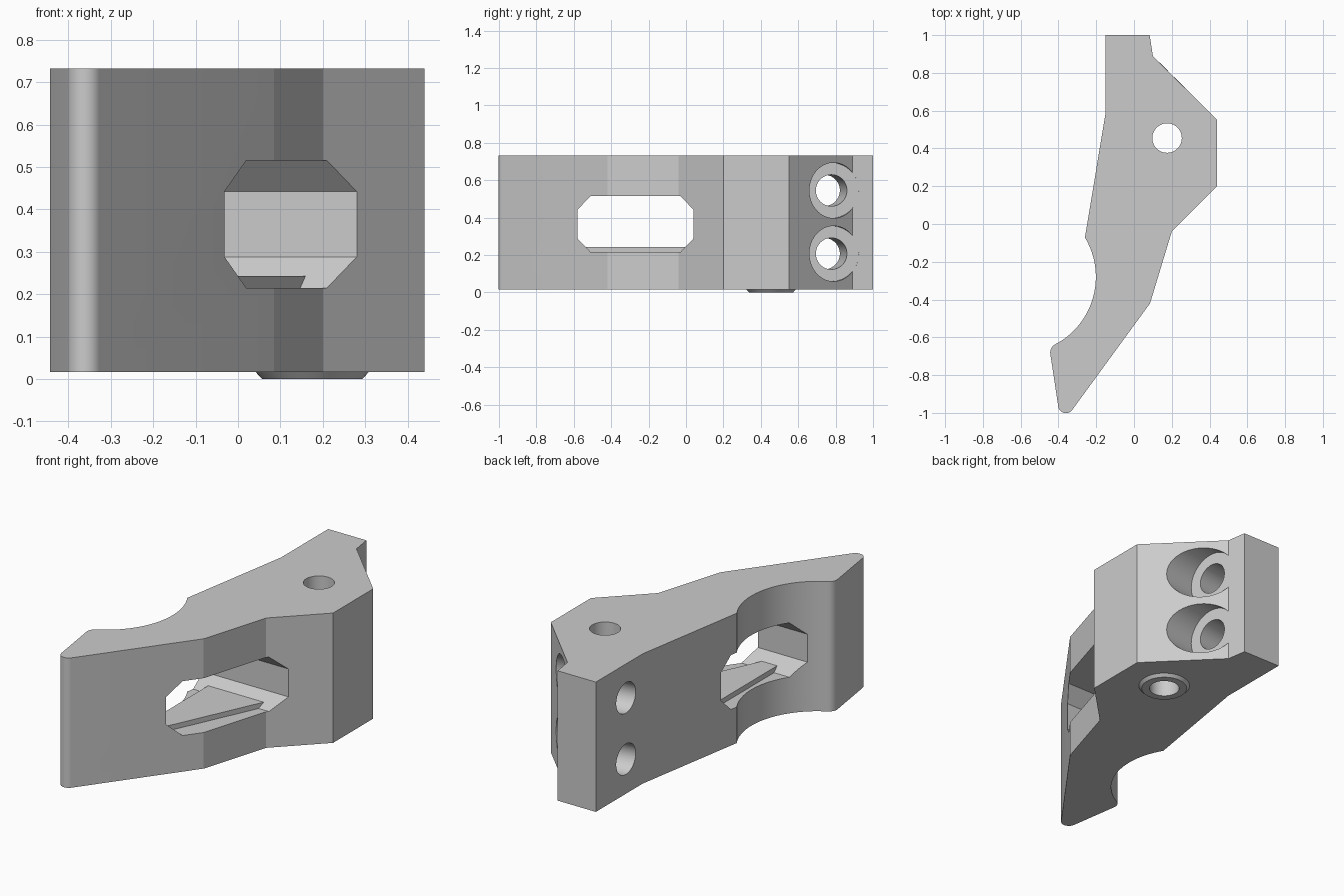
import bpy, bmesh
from math import radians, cos, sin, tan
from mathutils import Vector, Matrix

cube = bpy.data.objects.get("Cube")
if cube:
    bpy.data.objects.remove(cube, do_unlink=True)

BASE, TOP = 0.016, 0.732
TILT = radians(8.5)

grey = bpy.data.materials.new("light grey")
grey.use_nodes = True
grey.diffuse_color = (0.6, 0.6, 0.6, 1)
grey.node_tree.nodes["Principled BSDF"].inputs["Base Color"].default_value = grey.diffuse_color


def make_object(name, bm):
    bmesh.ops.recalc_face_normals(bm, faces=bm.faces)
    mesh = bpy.data.meshes.new(name)
    bm.to_mesh(mesh)
    bm.free()
    mesh.materials.append(grey)
    obj = bpy.data.objects.new(name, mesh)
    bpy.context.collection.objects.link(obj)
    return obj


def prism(name, points, offset):
    """Extrude a flat outline of 3D points by an offset."""
    bm = bmesh.new()
    face = bm.faces.new([bm.verts.new(p) for p in points])
    new = bmesh.ops.extrude_face_region(bm, geom=[face])["geom"]
    bmesh.ops.translate(bm, vec=offset,
                        verts=[v for v in new if isinstance(v, bmesh.types.BMVert)])
    return make_object(name, bm)


def rod(name, start, end, r1, r2=None):
    """Cylinder or cone between two points."""
    start, end = Vector(start), Vector(end)
    axis = end - start
    turn = axis.to_track_quat('Z', 'Y').to_matrix().to_4x4()
    bm = bmesh.new()
    bmesh.ops.create_cone(bm, cap_ends=True, segments=64, radius1=r1,
                          radius2=r1 if r2 is None else r2, depth=axis.length,
                          matrix=Matrix.Translation((start + end) / 2) @ turn)
    return make_object(name, bm)


def fillet(before, corner, after, radius, steps=20):
    """Rounded replacement for one outline corner."""
    c = Vector(corner)
    a, b = (Vector(before) - c).normalized(), (Vector(after) - c).normalized()
    half = a.angle(b) / 2
    center = c + (a + b).normalized() * radius / sin(half)
    p, q = ((c + d * radius / tan(half) - center).normalized() for d in (a, b))
    return [center + p.slerp(q, i / steps) * radius for i in range(steps + 1)]


def combine(target, tool, operation):
    mod = target.modifiers.new(tool.name, 'BOOLEAN')
    mod.operation, mod.solver, mod.object = operation, 'EXACT', tool
    bpy.context.view_layer.objects.active = target
    bpy.ops.object.modifier_apply(modifier=mod.name)
    bpy.data.objects.remove(tool, do_unlink=True)


# Body outline: straight flanks, rounded toe and concave scoop
knee, toe, heel = (0.085, -0.42), (-0.386, -1.065), (-0.448, -0.655)
scoop = [Vector((-0.607 + 0.405 * cos(t), -0.28 + 0.405 * sin(t)))
         for t in (radians(-56 + 87 * i / 36) for i in range(37))]
outline = [(-0.15, 1), (0.083, 1), (0.10, 0.89), (0.44, 0.55), (0.44, 0.20),
           (0.20, -0.04), knee]
outline += fillet(knee, toe, heel, 0.041)
outline += fillet(toe, heel, scoop[0], 0.05)
outline += scoop + [(-0.15, 0.59)]
body = prism("bracket_body", [(p[0], p[1], BASE) for p in outline], (0, 0, TOP - BASE))

# Tapered boss under the pivot hole
px, py = 0.175, 0.455
combine(body, rod("pivot_boss", (px, py, 0), (px, py, 0.05), 0.118, 0.165), 'UNION')
combine(body, rod("pivot_hole", (px, py, -0.5), (px, py, 1.5), 0.078), 'DIFFERENCE')

# Chamfered window through the sides
window = [(-0.51, 0.215), (-0.03, 0.215), (0.04, 0.288), (0.04, 0.442),
          (-0.03, 0.515), (-0.51, 0.515), (-0.58, 0.442), (-0.58, 0.288)]
combine(body, prism("window_cut", [(-1, y, z) for y, z in window], (2, 0, 0)), 'DIFFERENCE')

# Two tilted screw holes with counterbores
inward = Vector((-cos(TILT), -sin(TILT), 0))
for z in (0.207, 0.545):
    mouth = Vector((0.20, 0.79, z))
    combine(body, rod("counterbore", mouth - inward * 0.5, mouth + inward * 0.085, 0.148),
            'DIFFERENCE')
    combine(body, rod("screw_hole", mouth - inward * 0.5, mouth + inward * 0.8, 0.084),
            'DIFFERENCE')

# Low ridge on the window floor
ridge = prism("window_ridge",
              [(x, y, 0.205) for x, y in ((-0.18, 0.005), (0.163, 0.005),
                                          (-0.09, -0.545), (-0.18, -0.545))],
              (0, 0, 0.038))

for obj in (body, ridge):
    bpy.ops.object.select_all(action='DESELECT')
    obj.select_set(True)
    bpy.context.view_layer.objects.active = obj
    bpy.ops.object.shade_smooth_by_angle(angle=radians(8.5))
